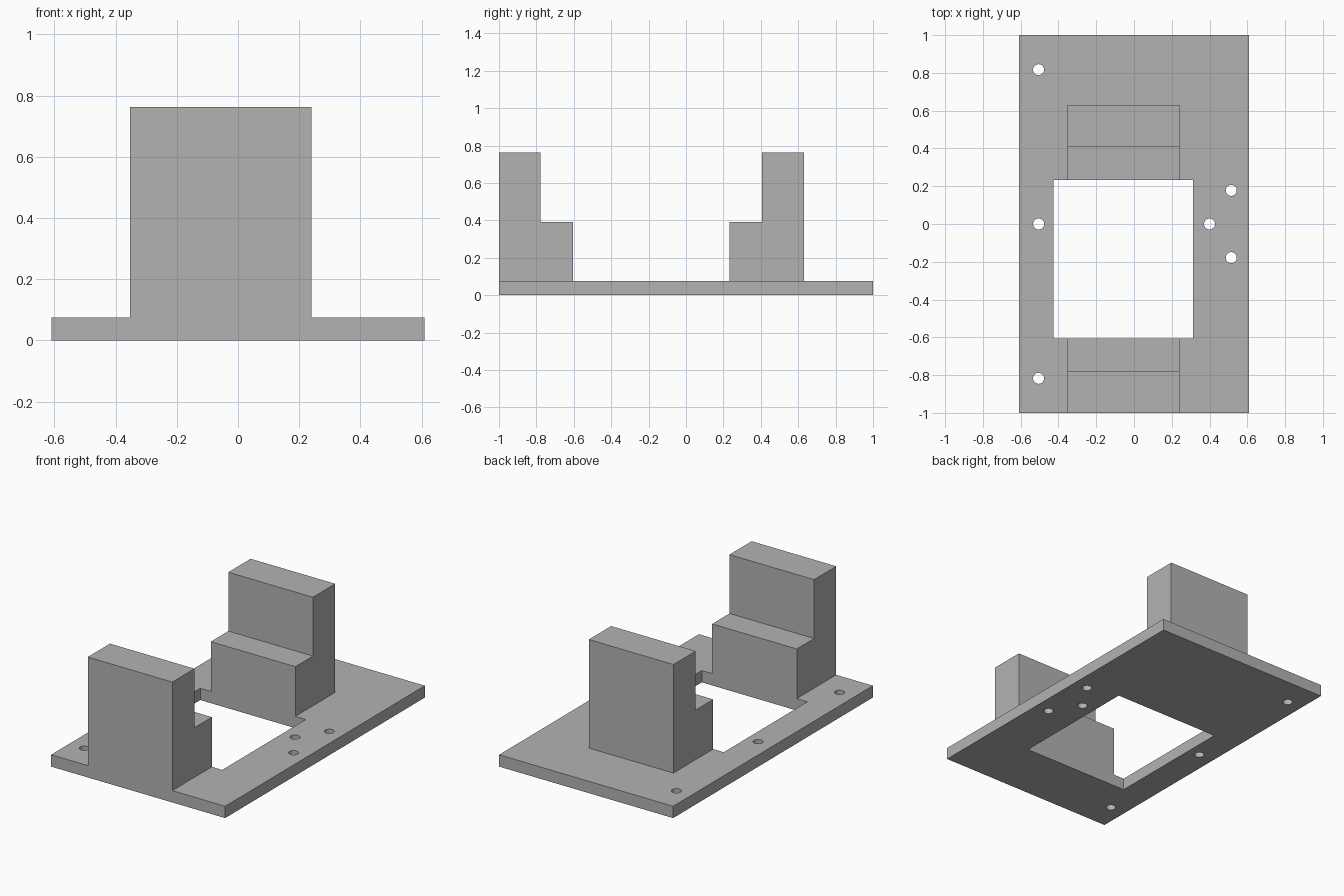
import bpy
import bmesh
from mathutils import Matrix, Vector

cube = bpy.data.objects.get("Cube")
if cube:
    bpy.data.objects.remove(cube, do_unlink=True)

# Single plain grey
grey = bpy.data.materials.new("plain grey")
grey.use_nodes = True
colour = (0.45, 0.45, 0.45, 1)
grey.diffuse_color = colour
grey.node_tree.nodes["Principled BSDF"].inputs["Base Color"].default_value = colour

PLATE_TOP = 0.075
STEP_TOP = 0.39
BLOCK_TOP = 0.763
BLOCK_X = (-0.353, 0.24)
WINDOW_X = (-0.427, 0.313)
WINDOW_Y = (-0.605, 0.232)
HOLE_RADIUS = 0.029


def finish(name, bm):
    bmesh.ops.recalc_face_normals(bm, faces=bm.faces)
    mesh = bpy.data.meshes.new(name)
    bm.to_mesh(mesh)
    bm.free()
    mesh.materials.append(grey)
    obj = bpy.data.objects.new(name, mesh)
    bpy.context.collection.objects.link(obj)
    return obj


def add_box(bm, xs, ys, zs):
    low, high = (Vector(c) for c in zip(xs, ys, zs))
    place = Matrix.Translation((low + high) / 2) @ Matrix.Diagonal((*(high - low), 1))
    bmesh.ops.create_cube(bm, size=1, matrix=place)


def stepped_block(name, outer, step, inner):
    """L-shaped side profile in y and z, extruded along x."""
    profile = [(outer, PLATE_TOP), (inner, PLATE_TOP), (inner, STEP_TOP),
               (step, STEP_TOP), (step, BLOCK_TOP), (outer, BLOCK_TOP)]
    bm = bmesh.new()
    face = bm.faces.new([bm.verts.new((BLOCK_X[0], y, z)) for y, z in profile])
    side = bmesh.ops.extrude_face_region(bm, geom=[face])["geom"]
    moved = [v for v in side if isinstance(v, bmesh.types.BMVert)]
    bmesh.ops.translate(bm, verts=moved, vec=(BLOCK_X[1] - BLOCK_X[0], 0, 0))
    return finish(name, bm)


# Base plate
bm = bmesh.new()
add_box(bm, (-0.61, 0.61), (-1, 1), (0, PLATE_TOP))
plate = finish("base_plate", bm)

# Cutter for the window and the screw holes
bm = bmesh.new()
add_box(bm, WINDOW_X, WINDOW_Y, (-0.1, 0.2))
holes = [(-0.505, 0.817), (-0.505, 0), (-0.505, -0.817),
         (0.4, 0), (0.515, 0.178), (0.515, -0.178)]
for x, y in holes:
    bmesh.ops.create_cone(bm, cap_ends=True, segments=32, radius1=HOLE_RADIUS,
                          radius2=HOLE_RADIUS, depth=0.4,
                          matrix=Matrix.Translation((x, y, 0)))
cutter = finish("plate_cutter", bm)
cutter.hide_render = True

cut = plate.modifiers.new("openings", "BOOLEAN")
cut.operation = "DIFFERENCE"
cut.solver = "EXACT"
cut.object = cutter
bpy.context.view_layer.objects.active = plate
plate.select_set(True)
bpy.ops.object.modifier_apply(modifier=cut.name)
bpy.data.objects.remove(cutter, do_unlink=True)
bpy.ops.object.shade_smooth_by_angle()

# Stepped support blocks at both ends of the window
stepped_block("front_support", -1, -0.778, WINDOW_Y[0])
stepped_block("back_support", 0.63, 0.407, WINDOW_Y[1])
